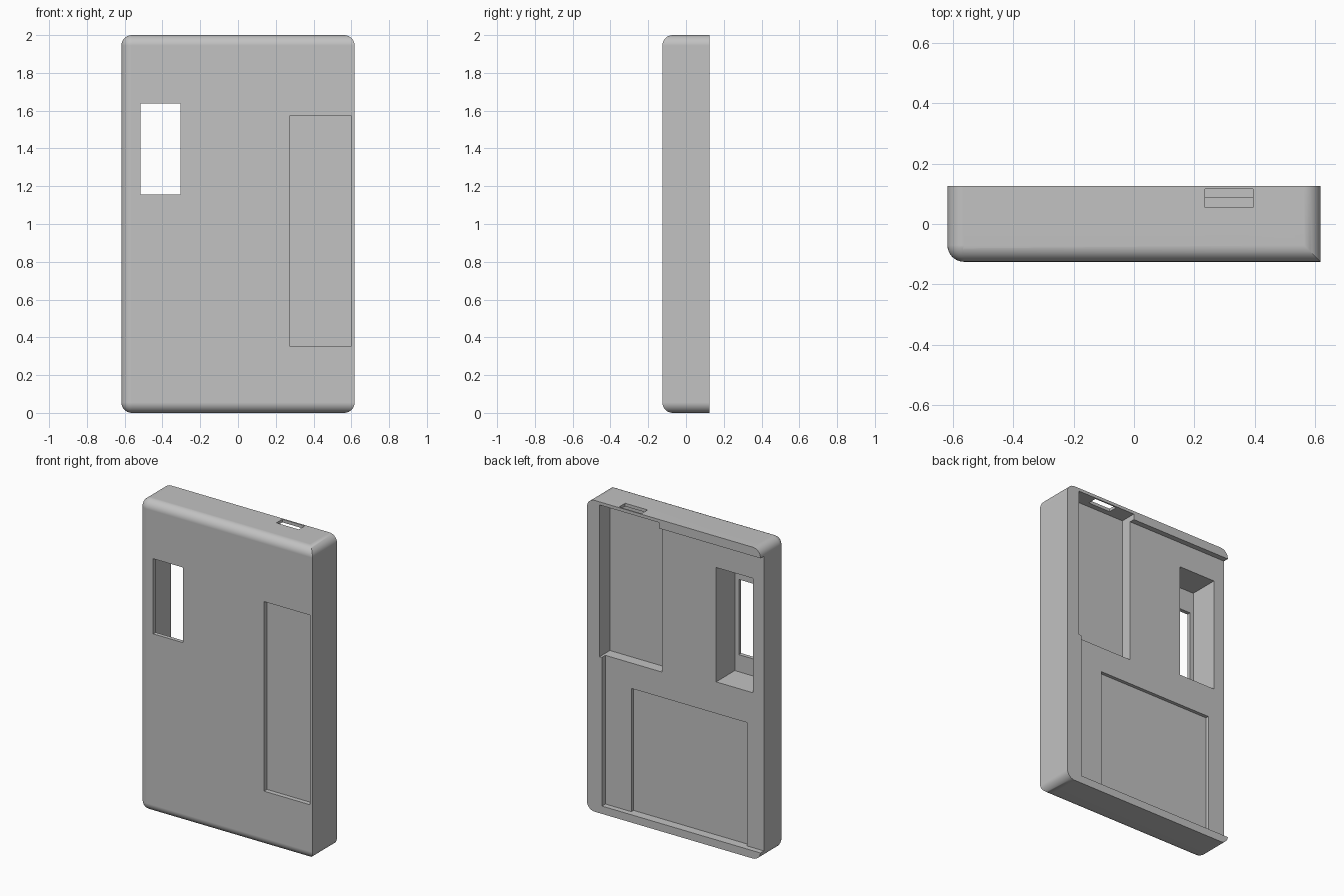
import bpy, bmesh, math

if "Cube" in bpy.data.objects:
    bpy.data.objects.remove(bpy.data.objects["Cube"], do_unlink=True)

W, D, H, R = 0.617, 0.125, 2.0, 0.055   # half width, half depth, height, fillet
STEPS = 8
FLOOR = 0.09                            # inner plane, open to the back

grey = bpy.data.materials.new("plain grey")
grey.use_nodes = True
grey.diffuse_color = (0.54, 0.54, 0.54, 1)
grey.node_tree.nodes["Principled BSDF"].inputs["Base Color"].default_value = grey.diffuse_color


def make_object(name, bm):
    bmesh.ops.recalc_face_normals(bm, faces=bm.faces)
    mesh = bpy.data.meshes.new(name)
    bm.to_mesh(mesh)
    bm.free()
    obj = bpy.data.objects.new(name, mesh)
    bpy.context.collection.objects.link(obj)
    return obj


def block(name, x, y, z):
    """Box between the given ranges."""
    bm = bmesh.new()
    bmesh.ops.create_cube(bm, size=1)
    for v in bm.verts:
        v.co = [lo if c < 0 else hi for c, (lo, hi) in zip(v.co, (x, y, z))]
    return make_object(name, bm)


# Case: hull with ball corners on -x and mitred corners at the sharp +x edge
bm = bmesh.new()
turn = [math.pi / 2 * k / STEPS for k in range(STEPS + 1)]
for side in (-1, 1):
    for t in turn:
        out = R * math.sin(t)
        z = H / 2 + side * (H / 2 - R + R * math.cos(t))
        bm.verts.new((W - R + out, R - D - out, z))
        bm.verts.new((W - R + out, D, z))
        bm.verts.new((R - W - out, D, z))
        for p in turn:
            bm.verts.new((R - W - out * math.cos(p), R - D - out * math.sin(p), z))
bmesh.ops.remove_doubles(bm, verts=bm.verts[:], dist=1e-5)
bmesh.ops.convex_hull(bm, input=bm.verts[:])
bmesh.ops.dissolve_limit(bm, angle_limit=0.01, verts=bm.verts[:], edges=bm.edges[:])
case = make_object("case", bm)

# Hollows: ranges in x, y and z
hollows = {
    "back_cavity": ((-0.8, 0.51), (FLOOR, 0.3), (0.05, 1.943)),
    "upper_pocket": ((0.106, 0.527), (0.02, 0.3), (1.005, 1.98)),
    "lower_pocket": ((-0.497, 0.325), (FLOOR - 0.022, 0.3), (0.05, 0.842)),
    "window_pocket": ((-0.54, -0.277), (-0.1, 0.3), (1.045, 1.78)),
    "window": ((-0.515, -0.305), (-0.3, 0), (1.155, 1.638)),
    "port_slot": ((0.234, 0.394), (0.055, 0.116), (1.9, 2.2)),
    "front_recess": ((0.272, 0.6), (-0.3, -0.095), (0.355, 1.573)),
}
bpy.context.view_layer.objects.active = case
for name, ranges in hollows.items():
    cutter = block(name, *ranges)
    cutter.hide_render = True
    mod = case.modifiers.new(name, "BOOLEAN")
    mod.operation, mod.solver, mod.object = "DIFFERENCE", "EXACT", cutter
    bpy.ops.object.modifier_apply(modifier=name)
    bpy.data.objects.remove(cutter, do_unlink=True)

# Finish
case.data.materials.clear()
case.data.materials.append(grey)
bpy.ops.object.select_all(action="DESELECT")
case.select_set(True)
bpy.ops.object.shade_smooth_by_angle(angle=math.radians(25))
shading = case.modifiers.new("even_shading", "WEIGHTED_NORMAL")
shading.keep_sharp = True
